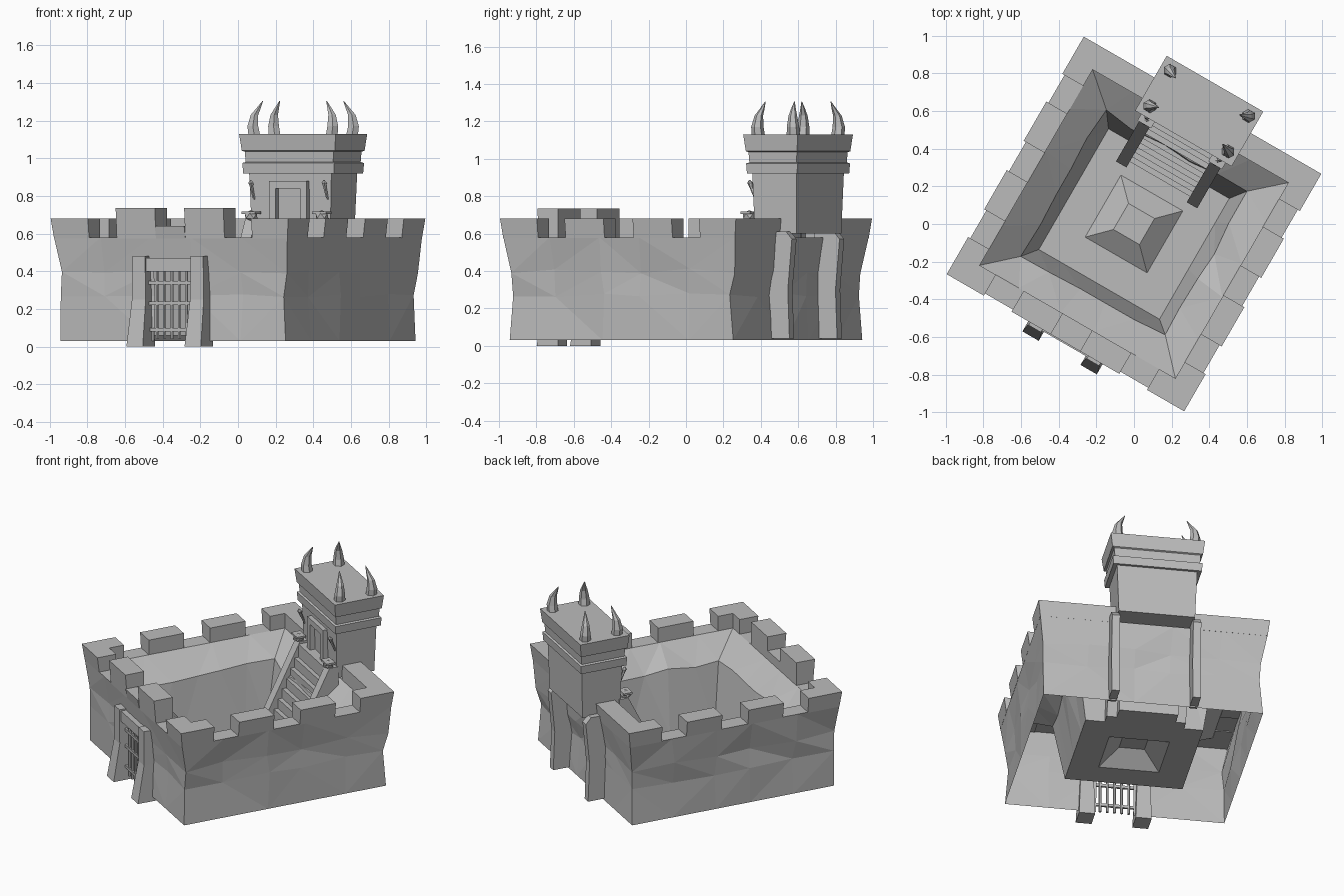
import bpy, bmesh, math, random
from mathutils import Matrix, Vector

random.seed(4)
cube = bpy.data.objects.get("Cube")
if cube:
    bpy.data.objects.remove(cube, do_unlink=True)

stone = bpy.data.materials.new("grey stone")
stone.use_nodes = True
GREY = (0.5, 0.5, 0.5, 1)
stone.diffuse_color = GREY
stone.node_tree.nodes["Principled BSDF"].inputs["Base Color"].default_value = GREY

# The fort is laid out square to u and v, then turned into place
TURN = Matrix.Rotation(math.radians(-30), 4, 'Z')


def finish(name, bm, fix=True):
    if fix:
        bmesh.ops.recalc_face_normals(bm, faces=bm.faces[:])
    bm.transform(TURN)
    mesh = bpy.data.meshes.new(name)
    bm.to_mesh(mesh)
    bm.free()
    mesh.materials.append(stone)
    ob = bpy.data.objects.new(name, mesh)
    bpy.context.collection.objects.link(ob)
    return ob


def bridge(bm, rings):
    for a, b in zip(rings, rings[1:]):
        n = len(a)
        for i in range(n):
            j = (i + 1) % n
            bm.faces.new((a[i], a[j], b[j], b[i]))


def loft(name, loops):
    """Closed solid through matching loops of points."""
    bm = bmesh.new()
    rings = [[bm.verts.new(p) for p in loop] for loop in loops]
    bridge(bm, rings)
    bm.faces.new(rings[0][::-1])
    bm.faces.new(rings[-1])
    return finish(name, bm)


def rect(u0, u1, v0, v1, z):
    return [(u0, v0, z), (u1, v0, z), (u1, v1, z), (u0, v1, z)]


def box(name, u0, u1, v0, v1, z0, z1):
    return loft(name, [rect(u0, u1, v0, v1, z0), rect(u0, u1, v0, v1, z1)])


def prism(name, profile, u0, u1):
    return loft(name, [[(u, v, z) for v, z in profile] for u in (u0, u1)])


def tube(name, path, sides):
    def ring(u, v, z, r):
        return [(u + r * math.cos(k * math.tau / sides),
                 v + r * math.sin(k * math.tau / sides), z) for k in range(sides)]
    return loft(name, [ring(*p) for p in path])


# Curtain wall: one surface over the wall, down the court and up the mound
PROFILE = [(.69, .03), (.68, .27), (.69, .40), (.715, .58), (.60, .58),
           (.44, .46), (.37, .06), (.19, .06), (.08, .15)]
STEPS = (-1, -.6, -.17, .17, .6)
bm = bmesh.new()
rings = []
for row, (h, z) in enumerate(PROFILE):
    ring = []
    for side in range(4):
        for t in STEPS:
            p = Matrix.Rotation(side * math.pi / 2, 3, 'Z') @ Vector((t * h, -h, z))
            at_gate = side == 0 and abs(t) < .3
            if row in (1, 2, 5) and not at_gate:
                p += Vector([random.uniform(-.014, .014) for _ in range(3)])
            ring.append(bm.verts.new(p))
    rings.append(ring)
bridge(bm, rings)
bm.faces.new(rings[-1])
bm.faces.ensure_lookup_table()
gateway = [f for f in bm.faces if f.calc_center_median().z < .4
           and abs(f.calc_center_median().x) < .05
           and f.calc_center_median().y < -.6]
bmesh.ops.delete(bm, geom=gateway, context='FACES')
bmesh.ops.triangulate(bm, faces=bm.faces[:], quad_method='SHORT_EDGE')
finish("curtain_wall", bm, fix=False)


# Merlons, flaring outwards a little
def merlon(name, side, a, b, top):
    turn = Matrix.Rotation(side * math.pi / 2, 3, 'Z')
    flare = .728 / .715
    low = rect(a, b, -.715, -.60, .575)
    high = rect(a * flare if abs(a) > .7 else a, b * flare if abs(b) > .7 else b,
                -.728, -.60, top)
    loft(name, [[turn @ Vector(p) for p in loop] for loop in (low, high)])


for side, title in enumerate(("front", "left", "back", "right")):
    if side == 2:
        spans = [(-.60, -.24), (.24, .60)]
    elif side == 0:
        spans = [(-.60, -.5), (-.33, -.09), (.09, .33), (.5, .60)]
    else:
        spans = [(-.715, -.5), (-.33, -.09), (.09, .33), (.5, .715)]
    for a, b in spans:
        tall = side == 0 and abs(a + b) < .5
        merlon(title + "_merlon", side, a, b, .735 if tall else .68)
merlon("gate_parapet", 0, -.09, .09, .64)

# Gate: leaning posts, lintel and grille
for s in (-1, 1):
    c = s * .178
    loft("gate_post", [rect(c - .05, c + .05, -.79, -.66, 0),
                       rect(c - .042, c + .042, -.745, -.66, .25),
                       rect(c - .038, c + .038, -.745, -.66, .48)])
box("gate_lintel", -.2, .2, -.735, -.66, .40, .47)
for u in (-.09, -.045, 0, .045, .09):
    tube("gate_bar", [(u, -.70, .04, .009), (u, -.70, .41, .009)], 6)
for z in (.09, .23, .34):
    box("gate_crossbar", -.14, .14, -.71, -.695, z - .009, z + .009)

# Tower with its stacked bands
TOWER_V = .692


def tower_ring(hu, hv, z):
    return rect(-hu, hu, TOWER_V - hv, TOWER_V + hv, z)


loft("tower", [tower_ring(*r) for r in (
    (.24, .128, .60), (.252, .137, .92), (.278, .155, .92), (.282, .158, .975),
    (.268, .146, .98), (.272, .149, 1.035), (.285, .158, 1.04), (.296, .168, 1.13))])

# Doorway
FACE = TOWER_V - .13
for s in (-1, 1):
    box("door_jamb", s * .095 - .02, s * .095 + .02, FACE - .035, FACE + .01, .66, .88)
box("door_lintel", -.075, .075, FACE - .035, FACE + .01, .84, .88)
box("landing", -.19, .19, .50, .60, .50, .665)

# Horns at the tower corners
for su in (-1, 1):
    for sv in (-1, 1):
        path = [(.237, .108, 1.12, .036), (.245, .110, 1.17, .033),
                (.238, .105, 1.23, .023), (.215, .096, 1.27, .012), (.195, .09, 1.305, .002)]
        tube("horn", [(su * u, TOWER_V + sv * v, z, r) for u, v, z, r in path], 6)

# Fins that carry the tower on the outside of the back wall
for s in (-1, 1):
    prism("tower_fin", [(.66, .04), (.80, .04), (.79, .30), (.815, .57), (.78, .61), (.66, .61)],
          s * .255 - .025, s * .255 + .025)

# Stairs down into the court
COUNT = 9
for i in range(COUNT):
    front = .53 - .255 * (i + 1) / COUNT
    box("stair", -.185, .185, front, .53, .06, .64 - i * .58 / COUNT)
for s in (-1, 1):
    u = s * .217
    prism("stair_rail", [(.24, .06), (.24, .14), (.51, .68), (.57, .68), (.57, .45), (.44, .06)],
          u - .032, u + .032)

    # Carved finial on each rail
    bm = bmesh.new()
    bmesh.ops.create_icosphere(bm, subdivisions=1, radius=.038)
    bm.transform(Matrix.Translation((u, .515, .695)) @ Matrix.Diagonal((1, 1, .8, 1)))
    finish("rail_finial", bm)
    box("finial_band", u - .042, u + .042, .485, .545, .705, .718)

    # Torch leaning out from the tower face
    w = s * .225
    tube("torch", [(w, FACE, .78, .007), (w, FACE - .03, .85, .010),
                   (w, FACE - .035, .87, .016), (w, FACE - .04, .885, .004)], 6)
